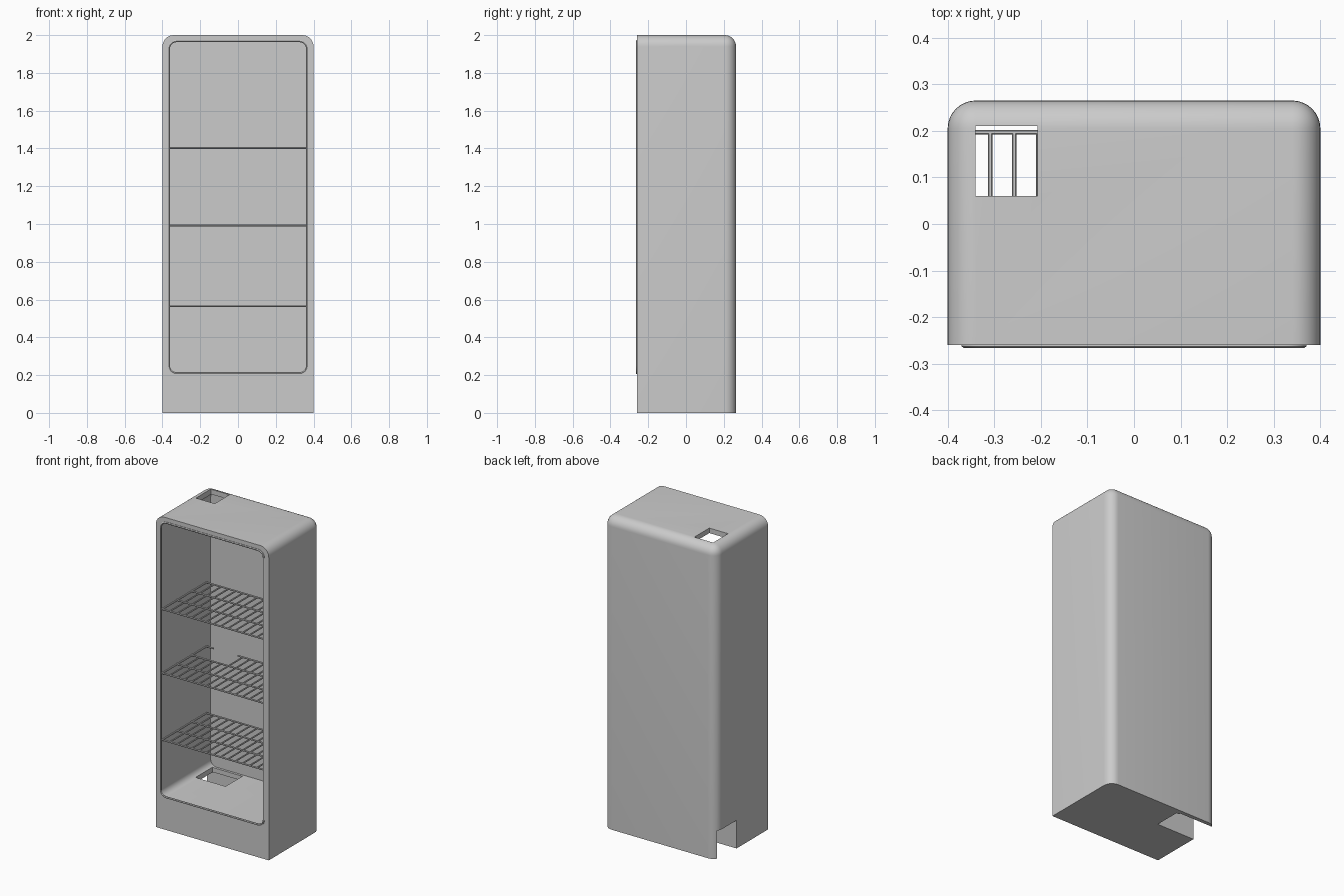
import bpy, bmesh, math
from mathutils import Vector

cube = bpy.data.objects.get("Cube")
if cube:
    bpy.data.objects.remove(cube, do_unlink=True)

GREY = (0.6, 0.6, 0.6, 1)
grey = bpy.data.materials.new("light grey")
grey.use_nodes = True
grey.diffuse_color = GREY
grey.node_tree.nodes["Principled BSDF"].inputs["Base Color"].default_value = GREY


def activate(ob):
    bpy.ops.object.select_all(action='DESELECT')
    ob.select_set(True)
    bpy.context.view_layer.objects.active = ob


def box(name, lo, hi, radius=0, rounded=None, segments=8):
    """Box between two corners; edges passing the rule are rounded."""
    lo, hi = Vector(lo), Vector(hi)
    mid = (lo + hi) / 2
    bm = bmesh.new()
    bmesh.ops.create_cube(bm, size=1)
    for v in bm.verts:
        v.co = mid + v.co * (hi - lo)
    if rounded:
        edges = [e for e in bm.edges if rounded((e.verts[0].co + e.verts[1].co) / 2 - mid)]
        bmesh.ops.bevel(bm, geom=edges, offset=radius, segments=segments,
                        profile=0.5, affect='EDGES', clamp_overlap=True)
    bmesh.ops.recalc_face_normals(bm, faces=bm.faces)
    mesh = bpy.data.meshes.new(name)
    bm.to_mesh(mesh)
    bm.free()
    mesh.materials.append(grey)
    ob = bpy.data.objects.new(name, mesh)
    bpy.context.collection.objects.link(ob)
    return ob


def cut(target, cutter):
    mod = target.modifiers.new("cut", 'BOOLEAN')
    mod.operation = 'DIFFERENCE'
    mod.solver = 'EXACT'
    mod.object = cutter
    activate(target)
    bpy.ops.object.modifier_apply(modifier=mod.name)
    bpy.data.objects.remove(cutter, do_unlink=True)


def wires(name, paths, thickness, cyclic=False):
    """Round wires along straight paths, as one mesh."""
    curve = bpy.data.curves.new(name, 'CURVE')
    curve.dimensions = '3D'
    curve.bevel_depth = thickness
    curve.bevel_resolution = 1
    curve.use_fill_caps = True
    for path in paths:
        spline = curve.splines.new('POLY')
        spline.points.add(len(path) - 1)
        for p, co in zip(spline.points, path):
            p.co = (*co, 1)
        spline.use_cyclic_u = cyclic
    curve.materials.append(grey)
    ob = bpy.data.objects.new(name, curve)
    bpy.context.collection.objects.link(ob)
    activate(ob)
    bpy.ops.object.convert(target='MESH')
    bpy.ops.object.shade_smooth_by_angle(angle=math.radians(50))
    return ob


# Cabinet: rounded along the top sides, the back uprights and the top back edge
def shell_edge(m):
    side, back, top = abs(m.x) > 0.3, m.y > 0.2, m.z > 0.9
    return (side and back) or (side and top) or (back and top)


cabinet = box("cabinet", (-0.4, -0.26, 0), (0.4, 0.265, 2), 0.06, shell_edge)

# Interior, with rounded opening corners
W, Z0, Z1, R = 0.365, 0.21, 1.968, 0.04
cut(cabinet, box("interior_cutter", (-W, -0.4, Z0), (W, 0.245, Z1), R,
                 lambda m: abs(m.x) > 0.3 and abs(m.z) > 0.5))
# Top vent, floor opening and the side notch below it
cut(cabinet, box("vent_cutter", (-0.34, 0.06, 1.9), (-0.207, 0.21, 2.1)))
cut(cabinet, box("floor_cutter", (-0.34, 0.06, -0.1), (-0.13, 0.23, 0.3)))
cut(cabinet, box("notch_cutter", (-0.5, 0.06, -0.1), (-0.15, 0.24, 0.18)))
activate(cabinet)
bpy.ops.object.shade_smooth_by_angle(angle=math.radians(30))

# Raised bead around the opening
bead = []
for i, (sx, top) in enumerate([(1, 1), (-1, 1), (-1, 0), (1, 0)]):
    cx = sx * (W - R)
    cz = Z1 - R if top else Z0 + R
    for k in range(7):
        a = math.radians(90 * i + 15 * k)
        bead.append((cx + R * math.cos(a), -0.26, cz + R * math.sin(a)))
wires("opening_bead", [bead], 0.006, cyclic=True)

# Wire shelves; the middle one is notched at the back
FRONT, BACK = -0.25, 0.197
GAP = (-0.31, -0.14)
COUNT = 15
for name, z, notched in [("lower_shelf", 0.565, False), ("middle_shelf", 0.992, True),
                         ("upper_shelf", 1.402, False)]:
    paths = []
    for i in range(COUNT):
        x = -0.36 + 0.72 * i / (COUNT - 1)
        end = 0.05 if notched and GAP[0] < x < GAP[1] else BACK
        paths.append([(x, FRONT, z), (x, end, z)])
    for y in (FRONT, -0.1, 0.05, BACK):
        if notched and y == BACK:
            spans = [(-W, GAP[0]), (GAP[1], W)]
        else:
            spans = [(-W, W)]
        paths += [[(a, y, z), (b, y, z)] for a, b in spans]
    wires(name, paths, 0.005)
